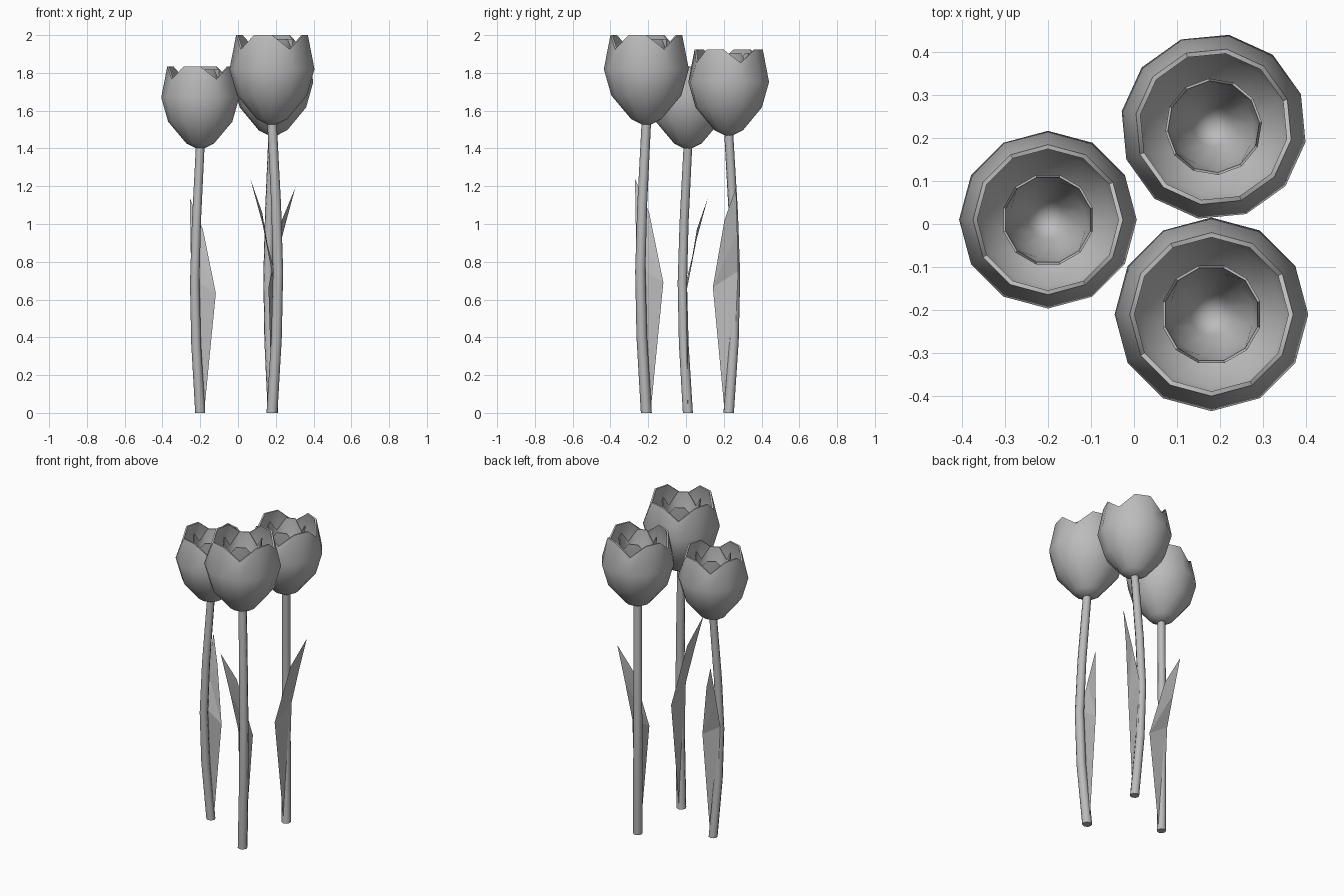
import bpy, bmesh, math
from mathutils import Matrix, Vector

cube = bpy.data.objects.get("Cube")
if cube:
    bpy.data.objects.remove(cube)

grey = bpy.data.materials.new("soft_grey")
grey.use_nodes = True
grey.diffuse_color = (0.5, 0.5, 0.5, 1)
grey.node_tree.nodes["Principled BSDF"].inputs["Base Color"].default_value = (0.5, 0.5, 0.5, 1)

SIDES = 12


def finish(bm, name, place, angle):
    bmesh.ops.recalc_face_normals(bm, faces=bm.faces)
    mesh = bpy.data.meshes.new(name)
    bm.to_mesh(mesh)
    bm.free()
    mesh.transform(place)
    mesh.materials.append(grey)
    obj = bpy.data.objects.new(name, mesh)
    bpy.context.collection.objects.link(obj)
    bpy.ops.object.select_all(action='DESELECT')
    obj.select_set(True)
    bpy.context.view_layer.objects.active = obj
    bpy.ops.object.shade_smooth_by_angle(angle=math.radians(angle))
    return obj


def bridge(bm, a, b):
    n = len(a)
    for i in range(n):
        bm.faces.new((a[i], a[(i + 1) % n], b[(i + 1) % n], b[i]))


def petal_cup(name, profile, rim_rings, drop, turn, place):
    """Closed lathe of (radius, height); every third rim point dips to part the petals."""
    bm = bmesh.new()
    rings = []
    for k, (r, z) in enumerate(profile[1:-1], 1):
        ring = []
        for i in range(SIDES):
            a = math.tau * i / SIDES + turn
            dip = drop if k in rim_rings and i % 3 == 1 else 0
            ring.append(bm.verts.new((r * math.cos(a), r * math.sin(a), z - dip)))
        rings.append(ring)
    for a, b in zip(rings, rings[1:]):
        bridge(bm, a, b)
    for ring, (r, z) in ((rings[0], profile[0]), (rings[-1], profile[-1])):
        tip = bm.verts.new((0, 0, z))
        for i in range(SIDES):
            bm.faces.new((ring[i], ring[(i + 1) % SIDES], tip))
    finish(bm, name, place, 50)


def stem(name, place):
    # Bowed tube, leaning out diagonally at mid height
    bm = bmesh.new()
    rings = []
    for z, bow, r in ((0, 0, .029), (.4, .024, .028), (.75, .032, .027),
                      (1.1, .022, .026), (1.54, 0, .025)):
        centre = Vector((bow, -bow, z))
        rings.append([bm.verts.new(centre + Vector((r * math.cos(a), r * math.sin(a), 0)))
                      for a in (math.tau * i / 8 for i in range(8))])
    for a, b in zip(rings, rings[1:]):
        bridge(bm, a, b)
    bm.faces.new(rings[0])
    bm.faces.new(rings[-1])
    finish(bm, name, place, 50)


def leaf(name, place):
    # Thin folded blade: left and right edge points, then the tip
    bm = bmesh.new()
    edges = [((0, .022, 0), (0, -.015, 0)),
             ((.01, .09, .69), (.005, -.052, .78)),
             ((-.052, .015, 1.06), (-.05, -.056, 1.0))]
    rows = [[bm.verts.new(p) for p in pair] for pair in edges]
    tip = bm.verts.new((-.115, -.06, 1.24))
    for (a, b), (c, d) in zip(rows, rows[1:]):
        bm.faces.new((a, b, d))
        bm.faces.new((a, d, c))
    bm.faces.new((*rows[-1], tip))
    finish(bm, name, place, 10)


OUTER = [(0, 1.515), (.08, 1.555), (.185, 1.68), (.225, 1.82), (.19, 2.0),
         (.179, 2.0), (.208, 1.82), (.168, 1.69), (.07, 1.59), (0, 1.56)]
INNER = [(0, 1.58), (.06, 1.66), (.105, 1.82), (.117, 1.98),
         (.111, 1.98), (.098, 1.83), (.05, 1.72), (0, 1.65)]

# Three flowers: position, turn in degrees, size
for label, x, y, turn, size in (("front", .18, -.21, 0, 1),
                                ("side", -.2, .01, -90, .9175),
                                ("back", .185, .226, 170.5, .9625)):
    place = (Matrix.Translation((x, y, 0)) @ Matrix.Rotation(math.radians(turn), 4, 'Z')
             @ Matrix.Scale(size, 4))
    stem(label + "_stem", place)
    leaf(label + "_leaf", place)
    petal_cup(label + "_outer_petals", OUTER, (4, 5), .075, 0, place)
    petal_cup(label + "_inner_petals", INNER, (3, 4), .075, math.radians(45), place)
